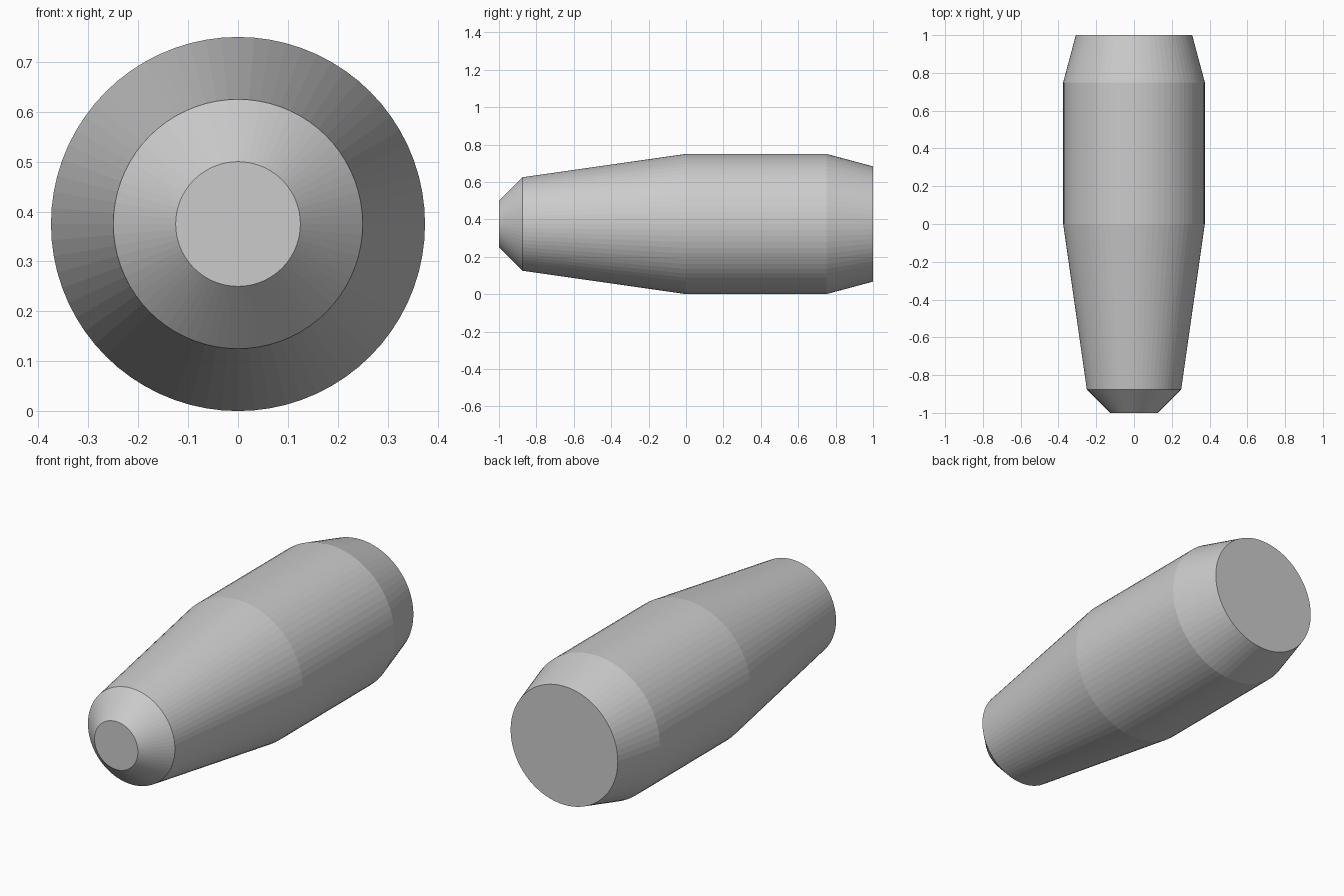
import bpy, bmesh, math

if "Cube" in bpy.data.objects:
    bpy.data.objects.remove(bpy.data.objects["Cube"])

SIDES = 72
AXIS_HEIGHT = 0.375
# (y, radius) from the blunt nose to the rear cap
PROFILE = [(-1.0, 0.125), (-0.875, 0.25), (0.0, 0.375), (0.75, 0.375), (1.0, 0.308)]

grey = bpy.data.materials.new("plain grey")
grey.diffuse_color = (0.6, 0.6, 0.6, 1.0)
grey.use_nodes = True
grey.node_tree.nodes["Principled BSDF"].inputs["Base Color"].default_value = grey.diffuse_color

# Tapered body: one ring per profile point, joined by flat quads
bm = bmesh.new()
rings = []
for y, r in PROFILE:
    angles = [2 * math.pi * i / SIDES for i in range(SIDES)]
    rings.append([bm.verts.new((r * math.cos(a), y, AXIS_HEIGHT + r * math.sin(a)))
                  for a in angles])
for a, b in zip(rings, rings[1:]):
    for i in range(SIDES):
        j = (i + 1) % SIDES
        bm.faces.new((a[i], a[j], b[j], b[i]))

# Flat end caps
bm.faces.new(rings[0])
bm.faces.new(rings[-1])
bmesh.ops.recalc_face_normals(bm, faces=bm.faces)

mesh = bpy.data.meshes.new("tapered_body")
bm.to_mesh(mesh)
bm.free()
mesh.materials.append(grey)
body = bpy.data.objects.new("tapered_body", mesh)
bpy.context.collection.objects.link(body)
